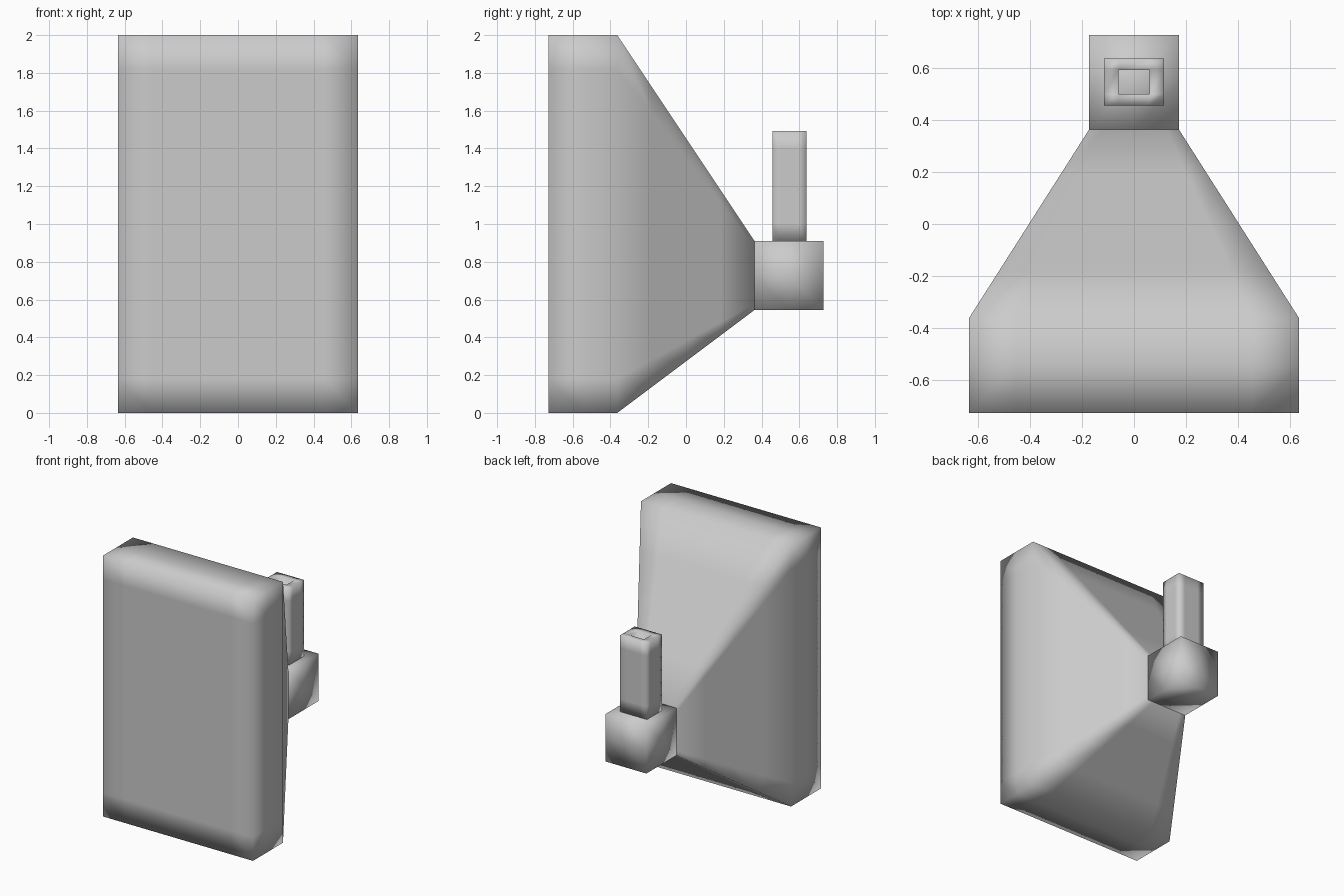
import bpy, bmesh
from mathutils import Vector

if "Cube" in bpy.data.objects:
    bpy.data.objects.remove(bpy.data.objects["Cube"])

C = 2 / 11  # grid cell that all parts share


def steps(a, b, n):
    return [a + (b - a) * i / n for i in range(n + 1)]


def block_mesh(cuts):
    """Box whose surface is cut at the given x, y and z positions."""
    bm = bmesh.new()
    bmesh.ops.create_cube(bm, size=1)
    for v in bm.verts:
        for i in range(3):
            v.co[i] = cuts[i][0] if v.co[i] < 0 else cuts[i][-1]
    for i in range(3):
        normal = Vector([float(j == i) for j in range(3)])
        for p in cuts[i][1:-1]:
            bmesh.ops.bisect_plane(bm, geom=bm.verts[:] + bm.edges[:] + bm.faces[:],
                                   plane_co=normal * p, plane_no=normal, dist=1e-5)
    return bm


def finish(bm, name):
    bmesh.ops.recalc_face_normals(bm, faces=bm.faces[:])
    for f in bm.faces:
        f.smooth = True
    mesh = bpy.data.meshes.new(name)
    bm.to_mesh(mesh)
    bm.free()
    obj = bpy.data.objects.new(name, mesh)
    bpy.context.collection.objects.link(obj)
    return obj


# Main body: upright slab whose rear tapers down to the small block
bm = block_mesh([steps(-3.5 * C, 3.5 * C, 7), steps(-4 * C, 2 * C, 6), steps(0, 2, 11)])
for v in bm.verts:
    t = max(0, (v.co.y + 2 * C) / (4 * C))
    v.co.x *= 1 + t * (0.173 / (3.5 * C) - 1)
    v.co.z += t * (3 * C + v.co.z * C - v.co.z)
finish(bm, "tapered_body")

# Rear block
finish(block_mesh([steps(-0.173, 0.173, 2), steps(2 * C, 4 * C, 2),
                   steps(3 * C, 5 * C, 2)]), "rear_block")

# Hollow chimney standing on the rear block
top, base = 1.493, 5 * C
bm = block_mesh([[-0.115, -0.06, 0.06, 0.115], [0.457, 0.5, 0.594, 0.637],
                 steps(base, top, 6)])
centre = [f for f in bm.faces
          if abs(f.normal.z) > 0.9
          and (f.calc_center_median().xy - Vector((0, 0.547))).length < 0.01]
rims = [e for f in centre for e in f.edges]
bmesh.ops.delete(bm, geom=centre, context='FACES_ONLY')
bmesh.ops.bridge_loops(bm, edges=rims)
finish(bm, "chimney")
